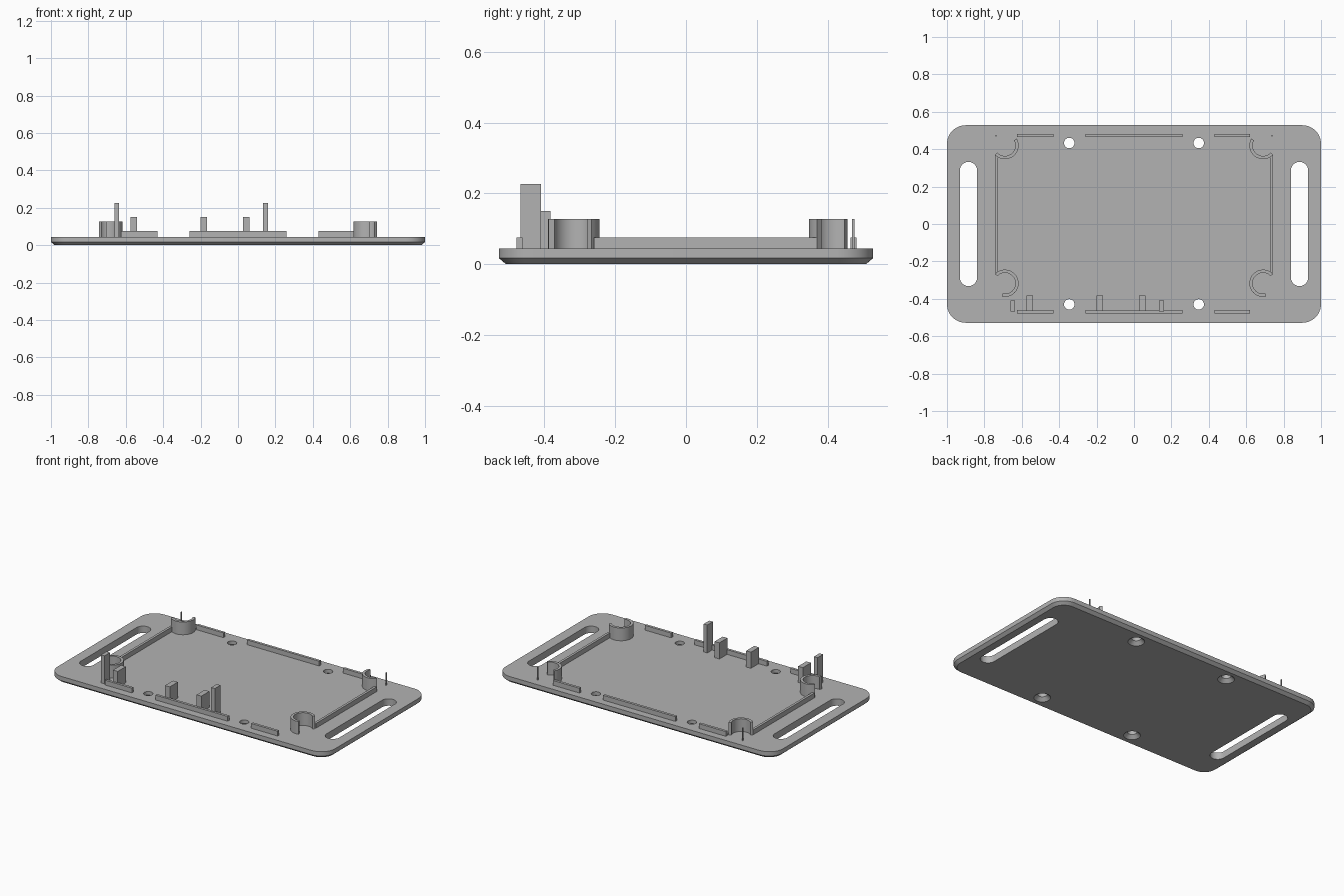
import bpy, bmesh
from math import cos, sin, pi, radians

if "Cube" in bpy.data.objects:
    bpy.data.objects.remove(bpy.data.objects["Cube"])

grey = bpy.data.materials.new("plain grey")
grey.use_nodes = True
colour = (0.45, 0.45, 0.45, 1)
grey.diffuse_color = colour
grey.node_tree.nodes["Principled BSDF"].inputs["Base Color"].default_value = colour


def make_object(name, bm):
    bmesh.ops.recalc_face_normals(bm, faces=bm.faces)
    mesh = bpy.data.meshes.new(name)
    bm.to_mesh(mesh)
    bm.free()
    mesh.materials.append(grey)
    ob = bpy.data.objects.new(name, mesh)
    bpy.context.collection.objects.link(ob)
    return ob


def smooth(ob):
    bpy.ops.object.select_all(action="DESELECT")
    ob.select_set(True)
    bpy.context.view_layer.objects.active = ob
    bpy.ops.object.shade_smooth_by_angle(angle=radians(30))


def rounded_outline(hx, hy, r, steps=10):
    """Counter-clockwise rounded rectangle around the origin."""
    points = []
    for i, (sx, sy) in enumerate([(1, 1), (-1, 1), (-1, -1), (1, -1)]):
        for k in range(steps + 1):
            a = (i + k / steps) * pi / 2
            points.append((sx * (hx - r) + r * cos(a), sy * (hy - r) + r * sin(a)))
    return points


def loft(name, layers, cx=0, cy=0):
    """Skin a stack of (outline, z) layers and cap both ends."""
    bm = bmesh.new()
    rings = [[bm.verts.new((cx + x, cy + y, z)) for x, y in pts] for pts, z in layers]
    n = len(rings[0])
    for a, b in zip(rings, rings[1:]):
        for i in range(n):
            j = (i + 1) % n
            bm.faces.new((a[i], a[j], b[j], b[i]))
    bm.faces.new(rings[0][::-1])
    bm.faces.new(rings[-1])
    bmesh.ops.remove_doubles(bm, verts=bm.verts, dist=1e-6)
    return make_object(name, bm)


def box(name, x0, x1, y0, y1, top, bottom=0.04):
    corners = [(x0, y0), (x1, y0), (x1, y1), (x0, y1)]
    return loft(name, [(corners, bottom), (corners, top)])


def circle(r, n=32):
    return [(r * cos(2 * pi * i / n), r * sin(2 * pi * i / n)) for i in range(n)]


def cut(ob, cutter):
    mod = ob.modifiers.new("cut", "BOOLEAN")
    mod.operation, mod.solver, mod.object = "DIFFERENCE", "EXACT", cutter
    bpy.context.view_layer.objects.active = ob
    bpy.ops.object.modifier_apply(modifier=mod.name)
    bpy.data.objects.remove(cutter)


# Base plate with chamfered lower edge
TOP = 0.045
plate = loft("base_plate", [(rounded_outline(0.98, 0.508, 0.08), 0),
                            (rounded_outline(1, 0.528, 0.1), 0.017),
                            (rounded_outline(1, 0.528, 0.1), TOP)])

# Strap slots and countersunk screw holes
for side in (-1, 1):
    slot = rounded_outline(0.046, 0.332, 0.0459)
    cut(plate, loft("slot_cutter", [(slot, -0.1), (slot, 0.1)], side * 0.885))
    for y in (-0.43, 0.433):
        layers = [(circle(0.055), -0.005), (circle(0.028), 0.022), (circle(0.028), 0.1)]
        cut(plate, loft("screw_cutter", layers, side * 0.346, y))
smooth(plate)

# Locating rails along all four sides
for place, y0, y1 in (("front", -0.478, -0.461), ("back", 0.464, 0.481)):
    for part, x0, x1 in (("right", -0.625, -0.43), ("middle", -0.26, 0.26), ("left", 0.43, 0.62)):
        box(f"{place}_{part}_rail", x0, x1, y0, y1, 0.076)
for name, x in (("right", -0.735), ("left", 0.735)):
    box(f"{name}_side_rail", x - 0.008, x + 0.008, -0.26, 0.37, 0.076)


# Open ring posts near the corners
def ring_post(name, side, cy, start, end, steps=24):
    angles = [radians(start + (end - start) * i / steps) for i in range(steps + 1)]
    outline = [(0.073 * cos(a), 0.073 * sin(a)) for a in angles]
    outline += [(0.056 * cos(a), 0.056 * sin(a)) for a in reversed(angles)]
    outline = [(-side * x, y) for x, y in outline]
    smooth(loft(name, [(outline, 0.04), (outline, 0.128)], side * 0.69, cy))


for name, side in (("right", -1), ("left", 1)):
    ring_post(f"front_{name}_post", side, -0.317, -103, 137)
    ring_post(f"back_{name}_post", side, 0.42, -137, 30)
    x = side * 0.738
    box(f"back_{name}_post_sliver", x - 0.003, x + 0.003, 0.468, 0.475, 0.128)

# Upright pegs at the front edge
for i, x in enumerate((-0.648, 0.147)):
    box(f"tall_peg_{i + 1}", x - 0.013, x + 0.013, -0.467, -0.41, 0.227)
for i, x in enumerate((-0.558, -0.183, 0.044)):
    box(f"short_peg_{i + 1}", x - 0.017, x + 0.017, -0.465, -0.382, 0.15)
